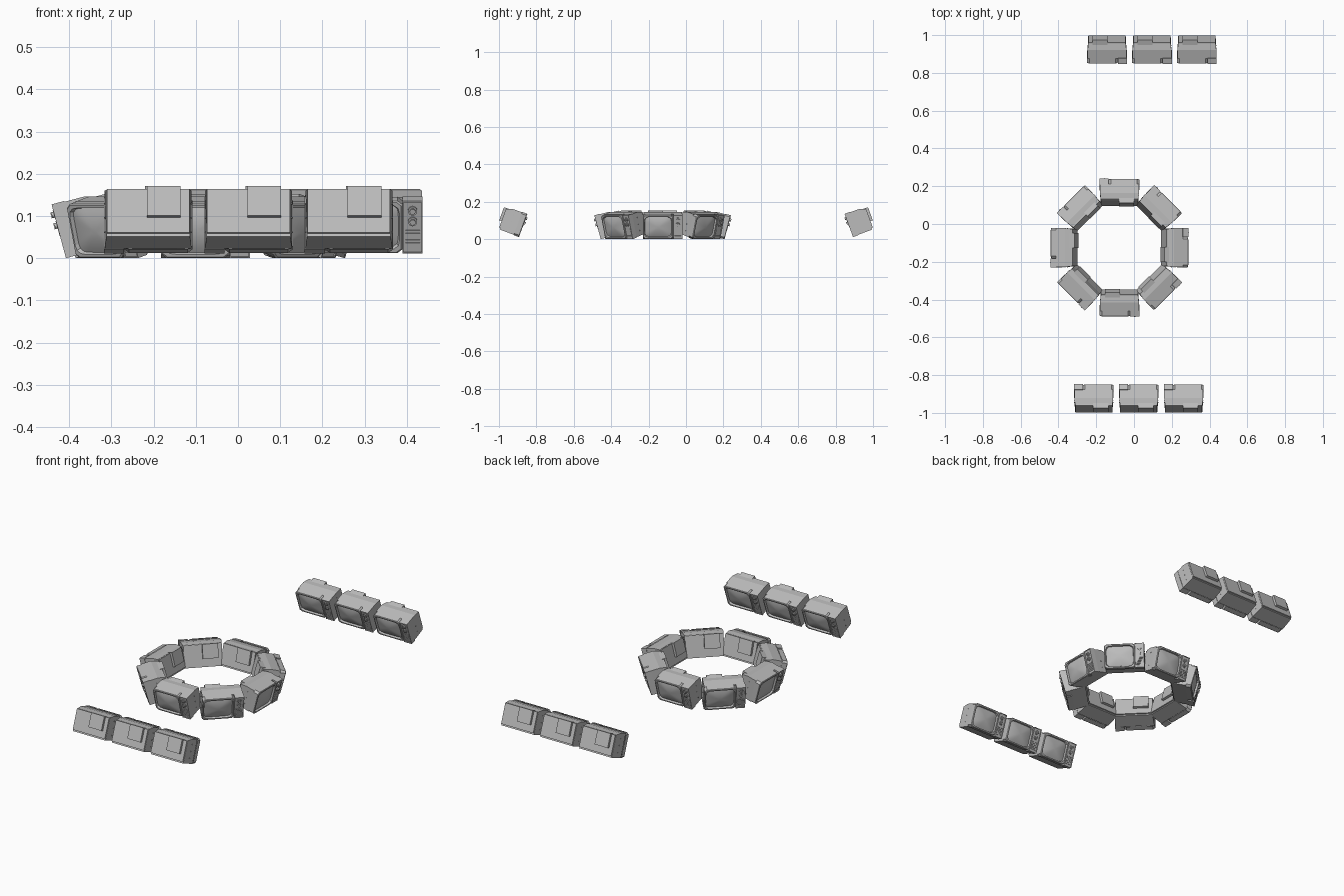
import bpy, bmesh
from math import pi, radians, cos, sin
from mathutils import Matrix, Vector

if "Cube" in bpy.data.objects:
    bpy.data.objects.remove(bpy.data.objects["Cube"])

GREY = (0.5, 0.5, 0.5, 1)
mat = bpy.data.materials.new("plain grey")
mat.use_nodes = True
mat.diffuse_color = GREY
mat.node_tree.nodes["Principled BSDF"].inputs["Base Color"].default_value = GREY

W, H = 0.105, 0.132          # half width and height of one set
SX, SZ = -0.024, H / 2       # screen centre
parts = {}


def finish(name, bm, smooth=False):
    bmesh.ops.recalc_face_normals(bm, faces=bm.faces)
    me = bpy.data.meshes.new(name)
    bm.to_mesh(me)
    bm.free()
    me.materials.append(mat)
    for p in me.polygons:
        p.use_smooth = smooth
    parts[name] = me


def add_box(bm, x, y, z):
    m = Matrix.Translation((sum(x) / 2, sum(y) / 2, sum(z) / 2))
    m = m @ Matrix.Diagonal((x[1] - x[0], y[1] - y[0], z[1] - z[0], 1))
    return bmesh.ops.create_cube(bm, size=1, matrix=m)["verts"]


def add_disc(bm, x, y, z, r, depth, axis="X", sides=16):
    m = Matrix.Translation((x, y, z)) @ Matrix.Rotation(pi / 2, 4, axis)
    bmesh.ops.create_cone(bm, cap_ends=True, segments=sides, radius1=r,
                          radius2=r, depth=depth, matrix=m)


def loop(bm, hw, hh, y, power, n=40):
    """Rounded rectangle around the screen centre; a high power is square."""
    out = []
    for i in range(n):
        a = 2 * pi * (i + 0.5) / n
        c, s = cos(a), sin(a)
        k = (abs(c) ** power + abs(s) ** power) ** (-1 / power)
        out.append(bm.verts.new((SX + hw * c * k, y, SZ + hh * s * k)))
    return out


def bridge(bm, a, b):
    for i in range(len(a)):
        j = (i + 1) % len(a)
        bm.faces.new((a[i], a[j], b[j], b[i]))


# Cabinet: side profile extruded across, tapering at the back
bm = bmesh.new()
profile = [(0.03, 0.002), (0.03, H - 0.002), (0.078, H - 0.002),
           (0.110, H - 0.011), (0.110, 0.003)]
ends = []
for s in (-1, 1):
    ends.append([bm.verts.new((s * (W - 0.002 - max(0, y - 0.078) * 0.12), y, z))
                 for y, z in profile])
    bm.faces.new(ends[-1])
bridge(bm, *ends)
finish("cabinet", bm)

# Front frame around the screen
bm = bmesh.new()
fw, fh = W + SX, H / 2
rings = [loop(bm, fw, fh, 0.030, 60), loop(bm, fw, fh, 0.003, 60),
         loop(bm, fw - 0.003, fh - 0.003, 0, 60),
         loop(bm, fw - 0.007, fh - 0.009, 0, 7),
         loop(bm, fw - 0.010, fh - 0.012, 0.010, 7)]
for a, b in zip(rings, rings[1:]):
    bridge(bm, a, b)
finish("screen_frame", bm)

# Bulging picture tube
bm = bmesh.new()
rings = [loop(bm, (fw - 0.009) * t, (fh - 0.011) * t, 0.010 - 0.011 * (1 - t * t),
              3 + 4 * t) for t in (1, 0.85, 0.65, 0.4, 0.15)]
for a, b in zip(rings, rings[1:]):
    bridge(bm, a, b)
bm.faces.new(rings[-1])
finish("screen", bm, True)

# Control panel with rim
bm = bmesh.new()
px = SX + fw
add_box(bm, (px, W), (0.004, 0.031), (0, H))
for x in ((px, px + 0.003), (W - 0.003, W)):
    add_box(bm, x, (0, 0.006), (0, H))
for z in ((0, 0.003), (H - 0.003, H)):
    add_box(bm, (px + 0.003, W - 0.003), (0, 0.006), z)
finish("control_panel", bm)

# Dials with grip bars, and speaker slats
bm = bmesh.new()
kx = (px + W) / 2
for z in (0.107, 0.080):
    add_disc(bm, kx, 0.002, z, 0.011, 0.006)
    add_disc(bm, kx, -0.003, z, 0.007, 0.006)
    add_box(bm, (kx - 0.0015, kx + 0.0015), (-0.008, -0.003), (z - 0.007, z + 0.007))
finish("dials", bm)
bm = bmesh.new()
for i in range(6):
    z = 0.014 + i * 0.008
    add_box(bm, (px + 0.007, W - 0.007), (0.001, 0.005), (z, z + 0.004))
finish("speaker_slats", bm)

# Back cover and the raised housing on it
bm = bmesh.new()
add_box(bm, (-0.098, 0.098), (0.108, 0.117), (0.011, H - 0.012))
finish("back_cover", bm)
bm = bmesh.new()
add_box(bm, (-0.077, 0.003), (0.100, 0.130), (0.048, H - 0.009))
finish("back_housing", bm)

# Small screws on both sides
bm = bmesh.new()
for s in (-1, 1):
    for z in (0.03, 0.066, 0.102):
        add_disc(bm, s * (W - 0.003), 0.066, z, 0.002, 0.004, "Y", 8)
finish("side_screws", bm)


def place(label, x, y, z, turn, tilt):
    m = (Matrix.Translation((x, y, z)) @ Matrix.Rotation(turn, 4, "Z")
         @ Matrix.Rotation(radians(tilt), 4, "X"))
    for name, me in parts.items():
        ob = bpy.data.objects.new(f"{label}_{name}", me)
        ob.matrix_world = m
        bpy.context.collection.objects.link(ob)


# Ring of eight sets facing outward
for i in range(8):
    a = i * pi / 4
    p = Vector((-0.077, -0.125, 0)) + Matrix.Rotation(a, 3, "Z") @ Vector((0, -0.331, 0))
    place(f"ring_{i + 1}", p.x, p.y, 0, a, 15)

# Two straight rows facing the ring
for i in range(3):
    place(f"front_row_{i + 1}", -0.213 + i * 0.238, -0.893, 0.011, pi, 20)
    place(f"back_row_{i + 1}", -0.143 + i * 0.238, 0.893, 0.011, 0, 20)
